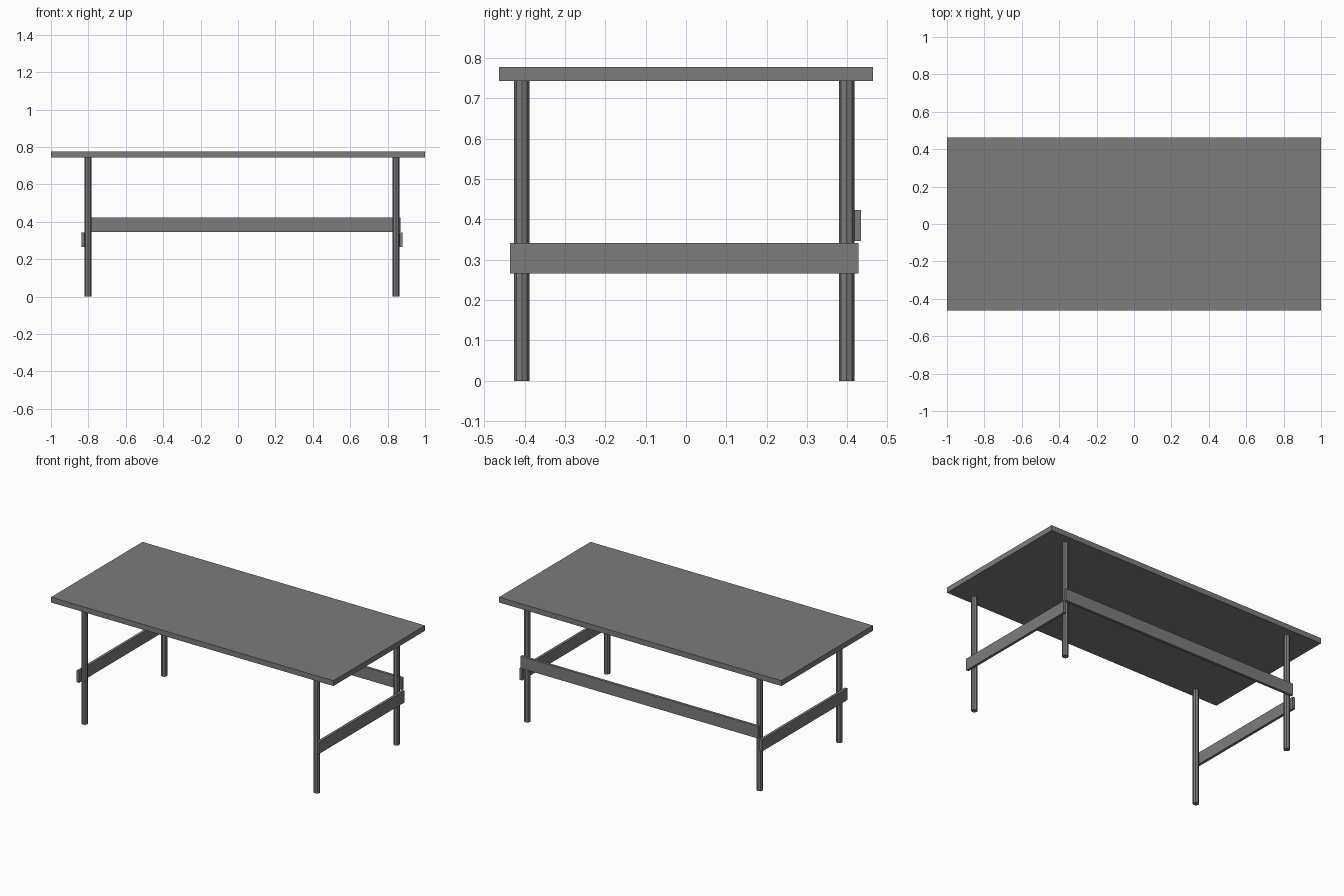
import bpy

if "Cube" in bpy.data.objects:
    bpy.data.objects.remove(bpy.data.objects["Cube"])

# Dark grey finish shared by all parts
dark = bpy.data.materials.new("dark_grey")
dark.diffuse_color = (0.2, 0.2, 0.2, 1)
dark.use_nodes = True
dark.node_tree.nodes["Principled BSDF"].inputs["Base Color"].default_value = dark.diffuse_color


def finish(name):
    ob = bpy.context.object
    ob.name = name
    ob.data.materials.append(dark)
    return ob


def box(name, x, y, z):
    """Box from (min, max) pairs on each axis."""
    bpy.ops.mesh.primitive_cube_add(size=1, location=[sum(r) / 2 for r in (x, y, z)])
    ob = finish(name)
    ob.scale = [r[1] - r[0] for r in (x, y, z)]
    bpy.ops.object.transform_apply(location=False, rotation=False, scale=True)


TOP_Z = 0.743
LEG_R = 0.019
LEG_X = {"left": -0.801, "right": 0.844}
LEG_Y = {"front": -0.407, "back": 0.398}

# Table top
box("table_top", (-1, 1), (-0.463, 0.463), (TOP_Z, 0.777))

# Faceted round legs
for side, x in LEG_X.items():
    for end, y in LEG_Y.items():
        bpy.ops.mesh.primitive_cylinder_add(
            vertices=8, radius=LEG_R, depth=TOP_Z, location=(x, y, TOP_Z / 2))
        finish(f"{end}_{side}_leg")

# Side rails fixed to the outer faces of the legs
box("left_side_rail", (-0.837, -0.820), (-0.436, 0.427), (0.266, 0.342))
box("right_side_rail", (0.863, 0.880), (-0.436, 0.427), (0.266, 0.342))

# Long rail behind the back legs
box("back_rail", (-0.815, 0.869), (0.417, 0.434), (0.346, 0.423))
